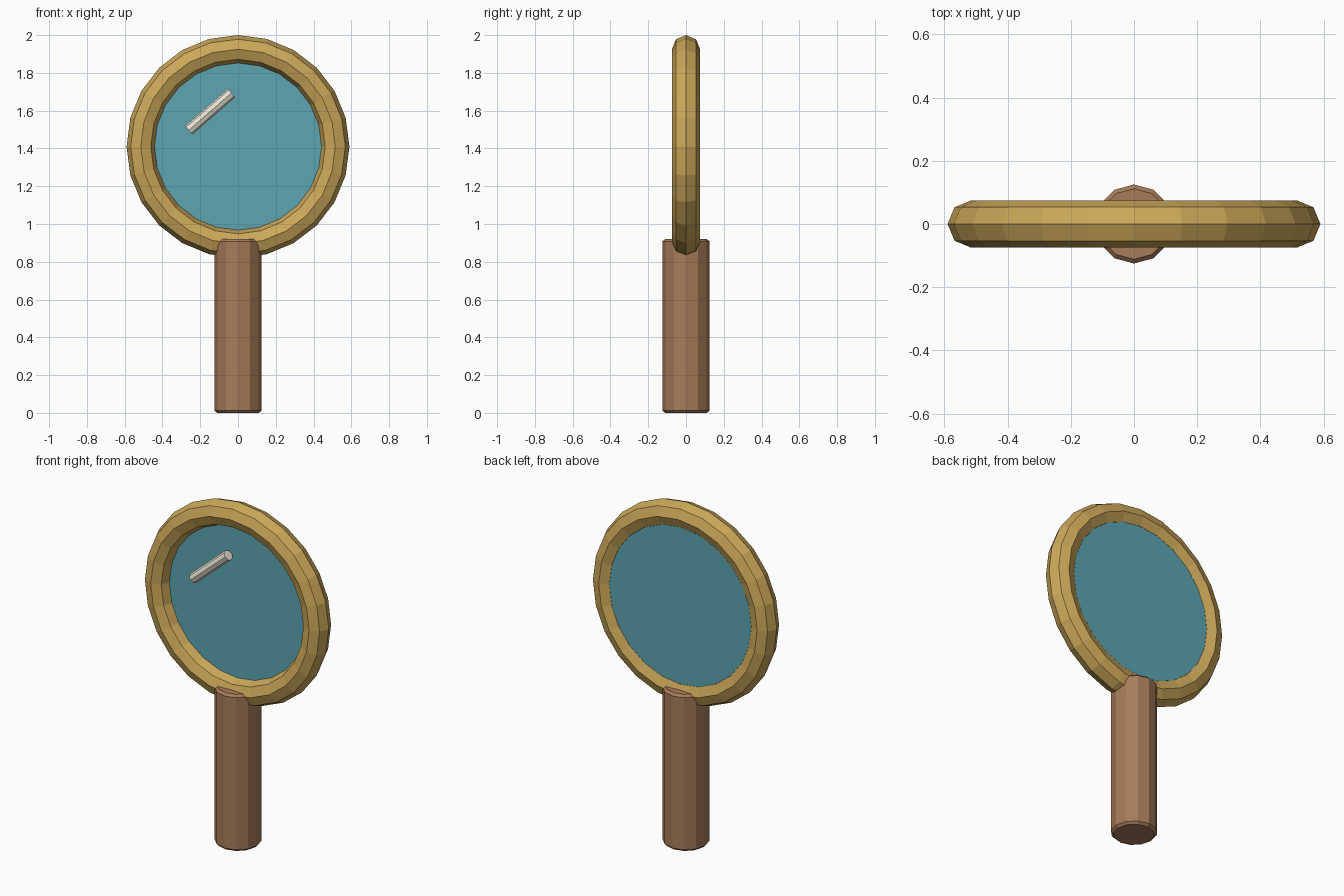
import bpy, math

if "Cube" in bpy.data.objects:
    bpy.data.objects.remove(bpy.data.objects["Cube"])

CENTRE_Z = 1.41


def paint(obj, name, rgb):
    mat = bpy.data.materials.new(name)
    mat.diffuse_color = (*rgb, 1)
    mat.use_nodes = True
    mat.node_tree.nodes["Principled BSDF"].inputs["Base Color"].default_value = mat.diffuse_color
    obj.data.materials.append(mat)


def cylinder(name, sides, radius, depth, loc, rot=(0, 0, 0)):
    bpy.ops.mesh.primitive_cylinder_add(vertices=sides, radius=radius, depth=depth,
                                        location=loc, rotation=rot)
    obj = bpy.context.object
    obj.name = name
    return obj


# Handle: twelve-sided, with slightly bevelled ends
handle = cylinder("handle", 12, 0.125, 0.92, (0, 0, 0.46))
bevel = handle.modifiers.new("bevel", 'BEVEL')
bevel.width = 0.013
bevel.segments = 1
bevel.limit_method = 'ANGLE'
bevel.angle_limit = math.radians(60)
paint(handle, "wood", (0.38, 0.20, 0.10))

# Round frame standing upright
bpy.ops.mesh.primitive_torus_add(major_segments=24, minor_segments=8,
                                 major_radius=0.515, minor_radius=0.075,
                                 location=(0, 0, CENTRE_Z),
                                 rotation=(math.pi / 2, 0, 0))
frame = bpy.context.object
frame.name = "frame"
paint(frame, "brass", (0.60, 0.39, 0.10))

# Glass disc, set towards the back of the frame
glass = cylinder("glass", 24, 0.461, 0.058, (0, 0.0235, CENTRE_Z), (math.pi / 2, 0, 0))
paint(glass, "glass_blue", (0.11, 0.38, 0.45))

# Slanted glint bar on the front of the glass
glint = cylinder("glint", 8, 0.03, 0.30, (-0.148, -0.04, CENTRE_Z + 0.185),
                 (0, math.radians(49), 0))
paint(glint, "pale", (0.80, 0.76, 0.65))
